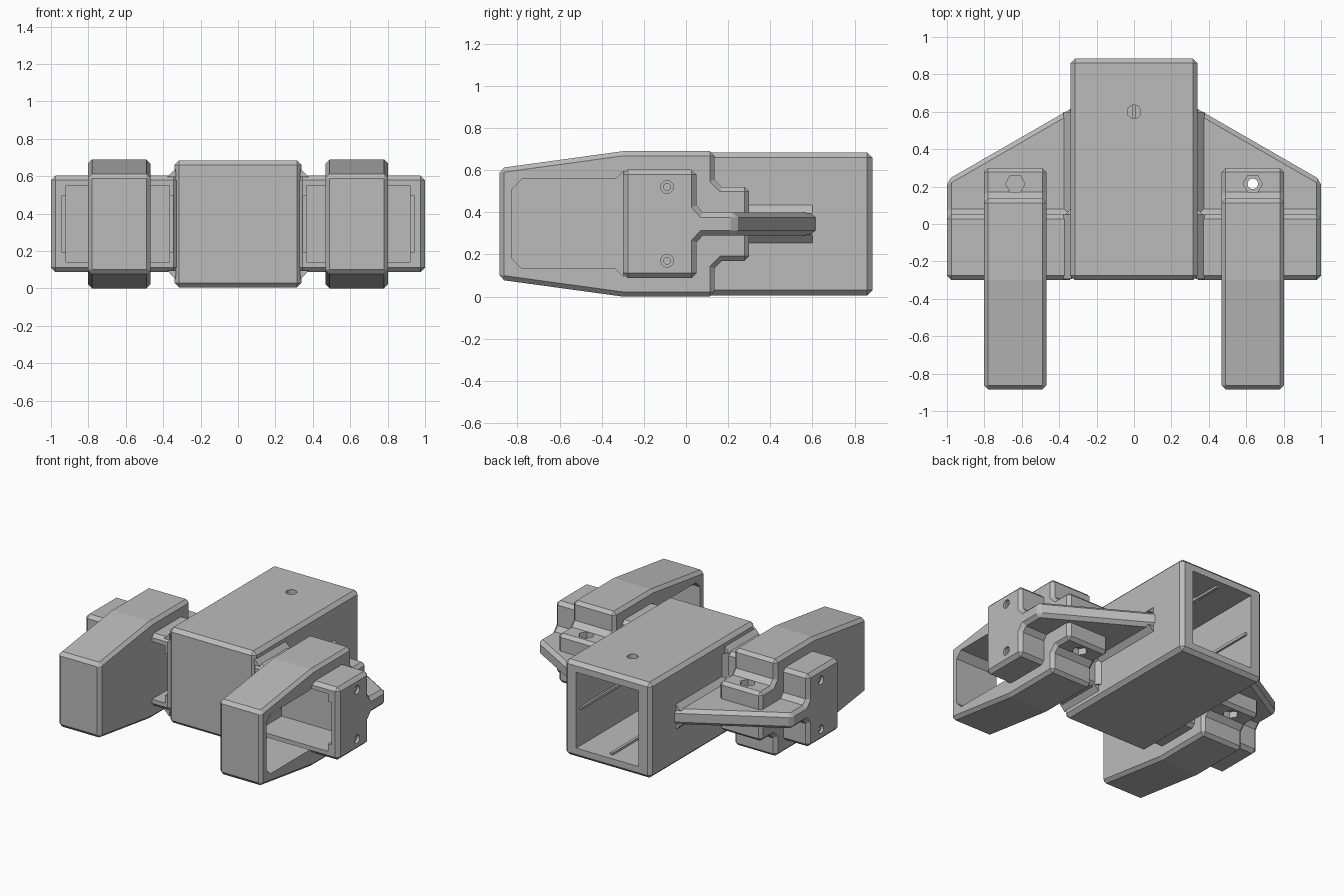
import bpy, bmesh, math
from mathutils import Vector

if "Cube" in bpy.data.objects:
    bpy.data.objects.remove(bpy.data.objects["Cube"])

MID = 0.345  # height of the horizontal symmetry plane

grey = bpy.data.materials.new("plain_grey")
grey.use_nodes = True
grey.diffuse_color = (0.5, 0.5, 0.5, 1)
grey.node_tree.nodes["Principled BSDF"].inputs["Base Color"].default_value = (0.5, 0.5, 0.5, 1)


def prism(name, pts, a, b, axis, side=1, bevel=0, slice_plane=None):
    """Extrude a closed profile along an axis; profile is (y,z), (x,z) or (x,y)."""
    place = {"x": lambda p, t: (t, p[0], p[1]),
             "y": lambda p, t: (p[0], t, p[1]),
             "z": lambda p, t: (p[0], p[1], t)}[axis]
    bm = bmesh.new()
    lo = [bm.verts.new(place(p, a)) for p in pts]
    hi = [bm.verts.new(place(p, b)) for p in pts]
    bm.faces.new(lo)
    bm.faces.new(hi)
    for i in range(len(pts)):
        j = (i + 1) % len(pts)
        bm.faces.new((lo[i], lo[j], hi[j], hi[i]))
    bmesh.ops.recalc_face_normals(bm, faces=bm.faces)
    if slice_plane:
        co, no = slice_plane
        geom = bm.verts[:] + bm.edges[:] + bm.faces[:]
        bmesh.ops.bisect_plane(bm, geom=geom, plane_co=co, plane_no=no, clear_outer=True)
        bmesh.ops.holes_fill(bm, edges=[e for e in bm.edges if e.is_boundary], sides=0)
    for v in bm.verts:
        v.co.x *= side
    bmesh.ops.recalc_face_normals(bm, faces=bm.faces)
    mesh = bpy.data.meshes.new(name)
    bm.to_mesh(mesh)
    bm.free()
    mesh.materials.append(grey)
    ob = bpy.data.objects.new(name, mesh)
    bpy.context.collection.objects.link(ob)
    if bevel:
        mod = ob.modifiers.new("edge_chamfer", "BEVEL")
        mod.width = bevel
        mod.segments = 1
        mod.limit_method = "ANGLE"
        mod.angle_limit = math.radians(50)
        apply(ob, mod)
    return ob


def apply(ob, mod):
    with bpy.context.temp_override(object=ob, active_object=ob, selected_objects=[ob]):
        bpy.ops.object.modifier_apply(modifier=mod.name)


def cut(ob, *args, **kw):
    """Subtract a prism from an object."""
    cutter = prism("cutter", *args, **kw)
    cutter.hide_render = True
    mod = ob.modifiers.new("cut", "BOOLEAN")
    mod.operation = "DIFFERENCE"
    mod.solver = "EXACT"
    mod.object = cutter
    apply(ob, mod)
    bpy.data.objects.remove(cutter)


def rect(a0, b0, a1, b1):
    return [(a0, b0), (a1, b0), (a1, b1), (a0, b1)]


def ngon(cx, cy, r, n):
    return [(cx + r * math.cos(2 * math.pi * i / n), cy + r * math.sin(2 * math.pi * i / n))
            for i in range(n)]


def both(upper):
    """Complete an upper (y, half height) outline by reflecting it below MID."""
    return [(y, MID + h) for y, h in upper] + [(y, MID - h) for y, h in reversed(upper)]


# central hollow housing, open at the back
body = prism("housing", rect(-0.34, 0.005, 0.34, 0.685), -0.3, 0.885, "y", bevel=0.025)
cut(body, rect(-0.245, 0.075, 0.245, 0.615), -0.23, 1.0, "y")
cut(body, ngon(0, 0.6, 0.036, 24), 0.5, 0.8, "z")

# slim ribs inside the housing
for name, r in (("floor_rib", rect(-0.01, 0.07, 0.01, 0.09)),
                ("ceiling_rib", rect(-0.01, 0.6, 0.01, 0.62)),
                ("left_wall_rib", rect(0.23, MID - 0.01, 0.25, MID + 0.01)),
                ("right_wall_rib", rect(-0.25, MID - 0.01, -0.23, MID + 0.01))):
    prism(name, r, -0.24, 0.84, "y")

wing_outline = both([(-0.3, 0.258), (0.05, 0.258), (0.05, 0.088), (0.08, 0.055), (0.68, 0.055)])
loop_outline = both([(-0.885, 0.265), (-0.3, 0.345), (0.135, 0.345), (0.135, 0.21),
                     (0.17, 0.175), (0.3, 0.175)])
loop_hole = both([(-0.825, 0.165), (-0.78, 0.212), (-0.335, 0.212), (-0.3, 0.248), (0.02, 0.248)])

for side, word in ((1, "left"), (-1, "right")):
    # wing block running back into a tapered fin
    start, end = Vector((0.34, 0.615, 0)), Vector((1.0, 0.235, 0))
    along = end - start
    wing = prism(word + "_wing", wing_outline, 0.32, 1.0, "x", side, 0.024,
                 (start, Vector((-along.y, along.x, 0))))
    # open front pocket with wider middle slots
    cut(wing, rect(0.365, MID - 0.205, 0.92, MID + 0.205), -0.4, -0.03, "y", side)
    cut(wing, rect(0.347, MID - 0.15, 0.945, MID + 0.15), -0.4, -0.04, "y", side)
    # countersunk screw holes in the end wall
    for z in (MID - 0.175, MID + 0.175):
        cut(wing, ngon(-0.09, z, 0.03, 20), 0.98, 1.1, "x", side)
        cut(wing, ngon(-0.09, z, 0.016, 20), 0.88, 1.1, "x", side)

    # front loop that wraps around the wing
    loop = prism(word + "_loop", loop_outline, 0.468, 0.802, "x", side, 0.022)
    cut(loop, loop_hole, 0.4, 0.9, "x", side)

    # vertical bolt hole with hexagonal nut seats
    for part in (wing, loop):
        cut(part, ngon(0.635, 0.215, 0.028, 20), -0.1, 0.8, "z", side)
    for z in (MID - 0.16, MID + 0.16):
        cut(loop, ngon(0.635, 0.215, 0.052, 6), z - 0.03, z + 0.03, "z", side)

    # sloped fillets where wing and fin meet the housing
    for s, tag in ((1, "upper"), (-1, "lower")):
        for part, h, y0, y1 in (("wing", 0.25, -0.295, 0.05), ("fin", 0.05, 0.04, 0.6)):
            tri = [(0.33, MID + s * h), (0.378, MID + s * h), (0.335, MID + s * (h + 0.045))]
            prism(f"{word}_{tag}_{part}_fillet", tri, y0, y1, "y", side)
    prism(word + "_back_fillet", [(0.33, 0.04), (0.378, 0.04), (0.335, 0.085)],
          MID - 0.25, MID + 0.25, "z", side)
